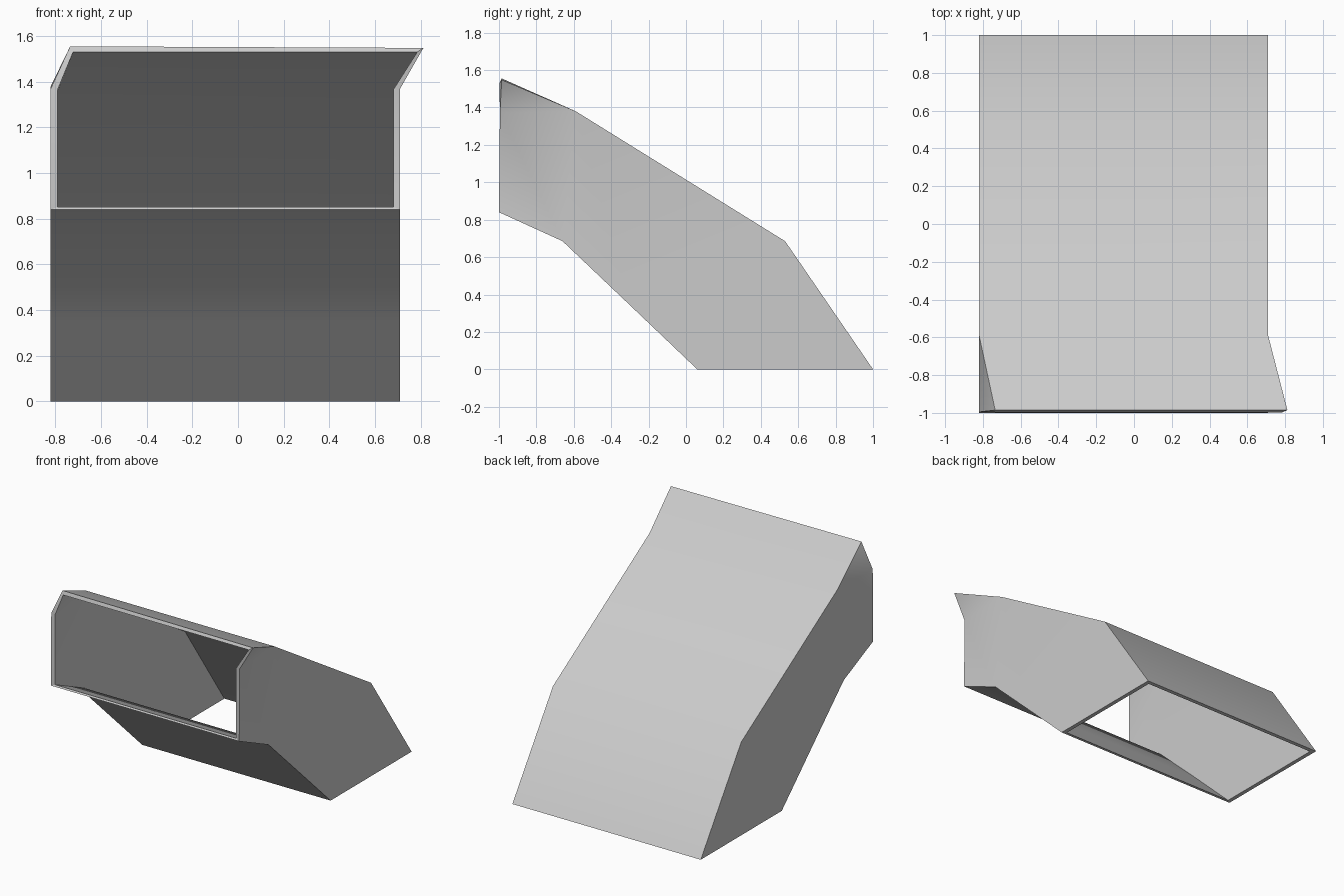
import bpy
import bmesh
import math

if "Cube" in bpy.data.objects:
    bpy.data.objects.remove(bpy.data.objects["Cube"], do_unlink=True)

grey = bpy.data.materials.new("plain grey")
grey.use_nodes = True
colour = (0.6, 0.6, 0.6, 1)
grey.diffuse_color = colour
grey.node_tree.nodes["Principled BSDF"].inputs["Base Color"].default_value = colour

# Stations from the foot opening up to the mouth: floor (y, z), roof (y, z)
OUTER = [((0.06, 0), (1, 0)),
         ((-0.3, 0.343), (0.53, 0.685)),
         ((-0.66, 0.685), (-0.59, 1.38))]
INNER = [((0.08, 0), (0.97, 0)),
         ((-0.29, 0.354), (0.515, 0.665)),
         ((-0.655, 0.698), (-0.6, 1.357))]
# Mouth loop: floor corners, shoulders, then the skewed roof corners
OUTER_MOUTH = [(-0.82, -1, 0.84), (0.71, -1, 0.84), (0.71, -0.995, 1.37),
               (0.812, -0.985, 1.548), (-0.735, -0.985, 1.555), (-0.82, -0.995, 1.37)]
INNER_MOUTH = [(-0.79, -0.993, 0.852), (0.68, -0.993, 0.852), (0.68, -0.995, 1.365),
               (0.785, -0.997, 1.53), (-0.722, -0.997, 1.53), (-0.79, -0.995, 1.365)]

bm = bmesh.new()


def skin(stations, mouth, left, right):
    """Make one tube surface and return its foot and mouth loops."""
    rings = [[bm.verts.new((x, *p)) for x, p in
              ((left, floor), (right, floor), (right, roof), (left, roof))]
             for floor, roof in stations]
    for a, b in zip(rings, rings[1:]):
        for i in range(4):
            j = (i + 1) % 4
            bm.faces.new((a[i], a[j], b[j], b[i]))
    a = rings[-1]
    m = [bm.verts.new(p) for p in mouth]
    # Floor, side walls, roof, and the folded triangle at each upper corner
    for face in ((a[0], a[1], m[1], m[0]), (a[1], a[2], m[2], m[1]),
                 (a[2], m[3], m[2]), (a[2], a[3], m[4], m[3]),
                 (a[3], m[5], m[4]), (a[3], a[0], m[0], m[5])):
        bm.faces.new(face)
    return rings[0], m


outer_ends = skin(OUTER, OUTER_MOUTH, -0.82, 0.71)
inner_ends = skin(INNER, INNER_MOUTH, -0.79, 0.68)

# Rims joining the two skins
for a, b in zip(outer_ends, inner_ends):
    for i in range(len(a)):
        j = (i + 1) % len(a)
        bm.faces.new((a[i], a[j], b[j], b[i]))

bmesh.ops.recalc_face_normals(bm, faces=bm.faces)
mesh = bpy.data.meshes.new("chute_shell")
bm.to_mesh(mesh)
bm.free()
mesh.materials.append(grey)
chute = bpy.data.objects.new("chute_shell", mesh)
bpy.context.collection.objects.link(chute)

bpy.ops.object.select_all(action="DESELECT")
chute.select_set(True)
bpy.context.view_layer.objects.active = chute
bpy.ops.object.shade_smooth_by_angle(angle=math.radians(30))
